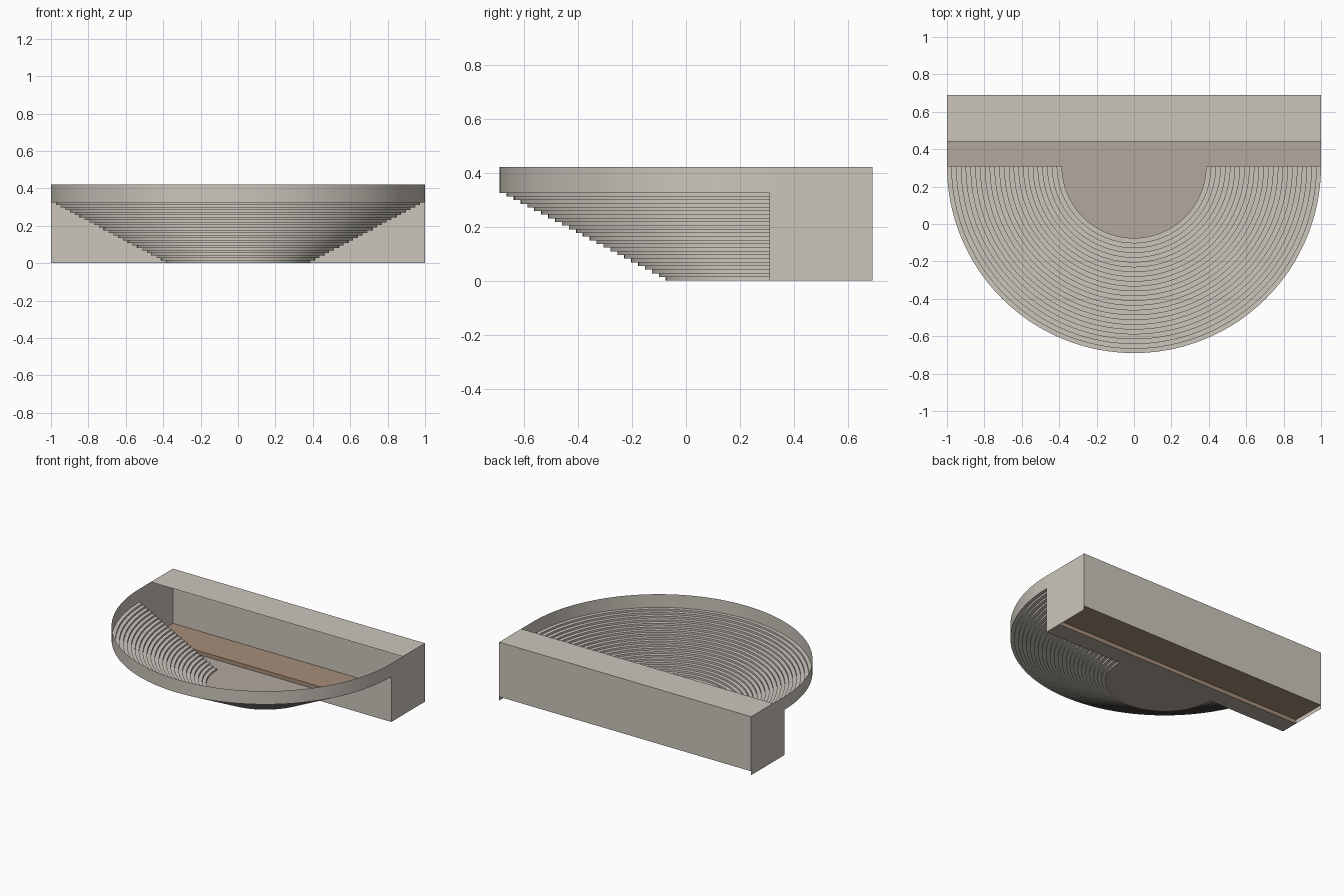
import bpy, bmesh
from math import pi, radians
from mathutils import Vector

if "Cube" in bpy.data.objects:
    bpy.data.objects.remove(bpy.data.objects["Cube"])

CY = 0.31            # centre of the half circle, also the line of the seating ends
R_IN, R_OUT = 0.385, 1.0
SEAT_TOP, TOP = 0.325, 0.42
BACK, LIP, STAGE_Z = 0.69, 0.44, 0.028
STEPS, SEGS = 24, 96


def material(name, rgb):
    m = bpy.data.materials.new(name)
    m.diffuse_color = (*rgb, 1)
    m.use_nodes = True
    m.node_tree.nodes["Principled BSDF"].inputs["Base Color"].default_value = m.diffuse_color
    return m


stone = material("stone", (0.60, 0.56, 0.50))
plaza = material("plaza_paving", (0.45, 0.39, 0.345))
wood = material("stage_wood", (0.38, 0.27, 0.19))


def finish(bm, name, mat, smooth=False, mirror=False):
    me = bpy.data.meshes.new(name)
    bm.to_mesh(me)
    bm.free()
    ob = bpy.data.objects.new(name, me)
    bpy.context.collection.objects.link(ob)
    me.materials.append(mat)
    if mirror:
        ob.modifiers.new("mirror", 'MIRROR')
    if smooth:
        bpy.ops.object.select_all(action='DESELECT')
        ob.select_set(True)
        bpy.context.view_layer.objects.active = ob
        bpy.ops.object.shade_smooth_by_angle(angle=radians(30))
    return ob


def panel(name, pts, mat, mirror=False):
    bm = bmesh.new()
    bm.faces.new([bm.verts.new(p) for p in pts])
    return finish(bm, name, mat, mirror=mirror)


def half_turn(name, profile, mat):
    """Sweep an (r, z) profile round the front half circle."""
    bm = bmesh.new()
    vs = [bm.verts.new((-r, CY, z)) for r, z in profile]
    es = [bm.edges.new(p) for p in zip(vs, vs[1:])]
    bmesh.ops.spin(bm, geom=vs + es, cent=Vector((0, CY, 0)), axis=Vector((0, 0, 1)),
                   angle=pi, steps=SEGS, use_duplicate=False)
    bmesh.ops.recalc_face_normals(bm, faces=bm.faces)
    # face the visible side upward / inward
    if sum(f.normal.z for f in bm.faces) < -0.001:
        bmesh.ops.reverse_faces(bm, faces=bm.faces)
    return finish(bm, name, mat, smooth=True)


# stepped seating and the rim wall around it
profile = [(R_IN, 0.0)]
for i in range(STEPS):
    z = SEAT_TOP * (i + 1) / STEPS
    profile += [(R_IN + (R_OUT - R_IN) * i / STEPS, z),
                (R_IN + (R_OUT - R_IN) * (i + 1) / STEPS, z)]
half_turn("seating_steps", profile, stone)
half_turn("rim_wall", [(R_OUT, SEAT_TOP), (R_OUT, TOP)], stone)

# end walls closing the space under the seating
panel("seating_end_wall", [(r, CY, z) for r, z in profile] + [(R_OUT, CY, 0)],
      stone, mirror=True)

# orchestra floor: half disc and the strip in front of the stage
bm = bmesh.new()
vs = [bm.verts.new((-R_IN, CY, 0))]
bmesh.ops.spin(bm, geom=vs, cent=Vector((0, CY, 0)), axis=Vector((0, 0, 1)),
               angle=pi, steps=SEGS, use_duplicate=False)
bm.verts.ensure_lookup_table()
arc = list(bm.verts)
corners = [bm.verts.new(p) for p in
           [(1, CY, 0), (1, LIP, 0), (-1, LIP, 0), (-1, CY, 0)]]
arc.sort(key=lambda v: v.co.x)
f = bm.faces.new(arc + corners)
f.normal_update()
finish(bm, "orchestra_floor", plaza)

# raised stage
panel("stage_riser", [(-1, LIP, 0), (1, LIP, 0), (1, LIP, STAGE_Z), (-1, LIP, STAGE_Z)], wood)
panel("stage_floor", [(-1, LIP, STAGE_Z), (1, LIP, STAGE_Z),
                      (1, BACK, STAGE_Z), (-1, BACK, STAGE_Z)], wood)

# stage house: back wall, roof and side walls
panel("back_wall", [(1, BACK, STAGE_Z), (-1, BACK, STAGE_Z), (-1, BACK, TOP), (1, BACK, TOP)], stone)
panel("stage_roof", [(-1, LIP, TOP), (1, LIP, TOP), (1, BACK, TOP), (-1, BACK, TOP)], stone)
panel("side_wall", [(1, CY, 0), (1, BACK, 0), (1, BACK, TOP), (1, CY, TOP)], stone, mirror=True)
